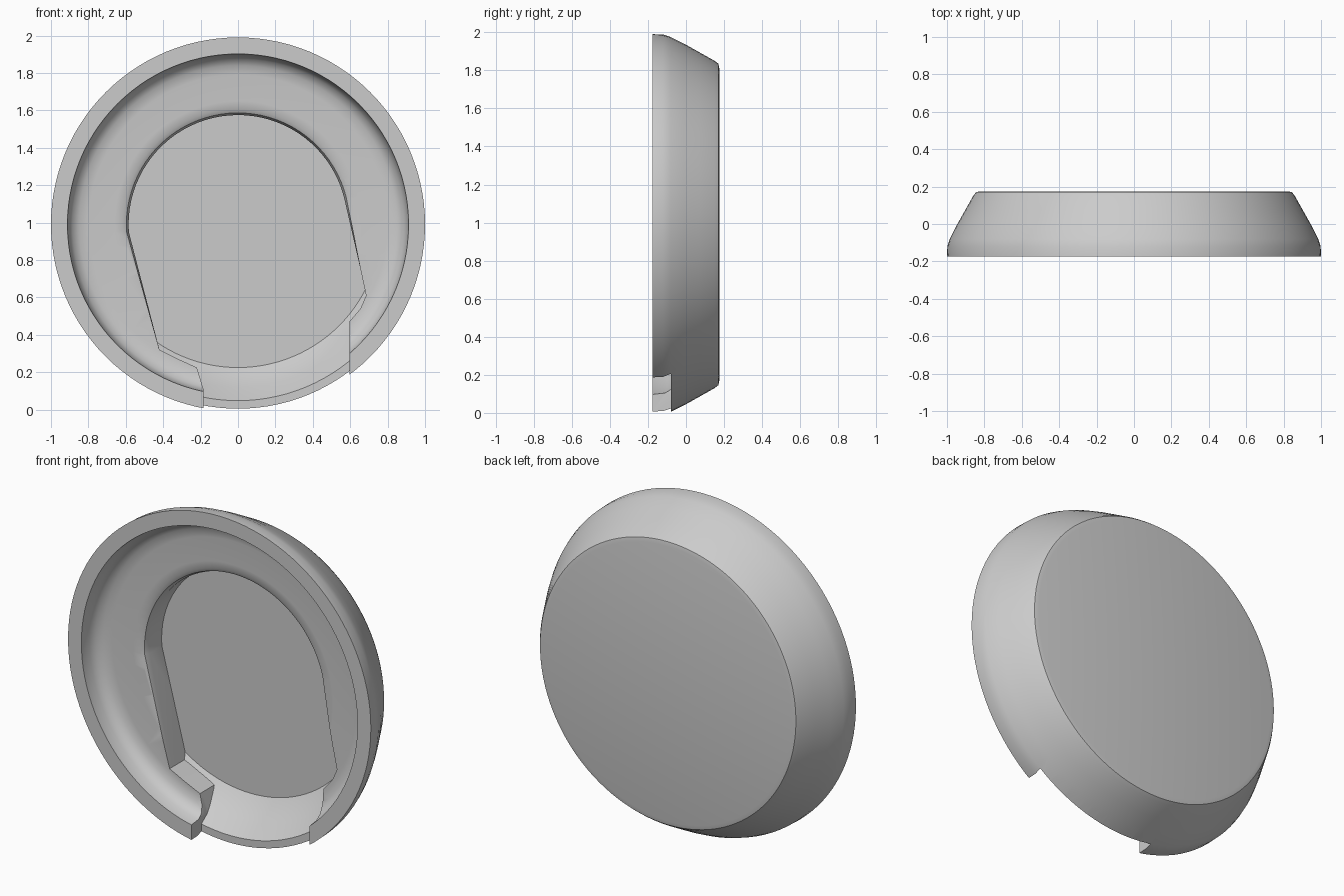
import bpy, bmesh, math

if "Cube" in bpy.data.objects:
    bpy.data.objects.remove(bpy.data.objects["Cube"], do_unlink=True)

CENTER_Z = 0.99

grey = bpy.data.materials.new("light grey plastic")
grey.use_nodes = True
grey.diffuse_color = (0.6, 0.6, 0.6, 1)
grey.node_tree.nodes["Principled BSDF"].inputs["Base Color"].default_value = (0.6, 0.6, 0.6, 1)


def finish(name, bm):
    bmesh.ops.remove_doubles(bm, verts=bm.verts, dist=1e-5)
    bmesh.ops.recalc_face_normals(bm, faces=bm.faces)
    mesh = bpy.data.meshes.new(name)
    bm.to_mesh(mesh)
    bm.free()
    mesh.materials.append(grey)
    obj = bpy.data.objects.new(name, mesh)
    bpy.context.collection.objects.link(obj)
    return obj


def skin(bm, rings):
    """Bridge consecutive closed rings of points with quads."""
    loops = [[bm.verts.new(p) for p in ring] for ring in rings]
    n = len(loops[0])
    for a, b in zip(loops, loops[1:]):
        for i in range(n):
            j = (i + 1) % n
            bm.faces.new((a[i], a[j], b[j], b[i]))
    return loops


def lathe(name, profile, steps=112):
    """Revolve (radius, y) points about the dish axis."""
    bm = bmesh.new()
    turns = [2 * math.pi * i / steps for i in range(steps)]
    rings = [[(r * math.cos(t), y, CENTER_Z + r * math.sin(t)) for t in turns]
             for r, y in profile if r > 0]
    loops = skin(bm, rings)
    bm.faces.new(loops[0])
    bm.faces.new(loops[-1])
    return finish(name, bm)


def boolean(target, cutter, operation):
    mod = target.modifiers.new("cut", 'BOOLEAN')
    mod.operation = operation
    mod.solver = 'EXACT'
    mod.object = cutter
    bpy.context.view_layer.objects.active = target
    bpy.ops.object.modifier_apply(modifier=mod.name)
    bpy.data.objects.remove(cutter, do_unlink=True)


# Round body: flat back, curved side, front rim, filleted inner ledge
dish = lathe("dish_body", [
    (0.82, 0.175), (0.845, 0.17), (0.86, 0.15), (0.905, 0.07), (0.95, -0.01),
    (0.985, -0.08), (0.998, -0.12), (1.0, -0.175), (0.912, -0.175),
    (0.905, -0.11), (0.885, -0.075), (0.85, -0.052), (0.8, -0.045),
    (0.66, -0.045), (0.6, -0.04)])

# Bowl space: flat floor, sloping wall, cleared over the rim at the opening
recess = lathe("recess_cutter", [
    (0.765, 0.115), (0.81, 0.08), (0.87, 0.015), (0.942, -0.08),
    (1.2, -0.08), (1.2, -0.4)])
recess.hide_render = True

# Outline of the recess: round top, tapering left side, opening at the bottom
outline = []
for i in range(41):
    t = math.radians(14 + 170 * i / 40)
    outline.append((0.585 * math.cos(t), 0.99 + 0.585 * math.sin(t)))
outline += [(-0.42, 0.32), (-0.33, 0.275), (-0.22, 0.225), (-0.185, 0.11),
            (-0.185, -0.3), (0.595, -0.3), (0.595, 0.47),
            (0.655, 0.54), (0.685, 0.61), (0.655, 0.75)]


def flared(y, k):
    """Outline at depth y, with its rounded upper part widened by k."""
    return [(x * (k if z > 0.9 else 1), y,
             CENTER_Z + (z - CENTER_Z) * (k if z > 0.9 else 1)) for x, z in outline]


bm = bmesh.new()
loops = skin(bm, [flared(0.3, 1), flared(0.0, 1), flared(-0.03, 1.02),
                  flared(-0.05, 1.08), flared(-0.5, 1.08)])
bm.faces.new(loops[0])
bm.faces.new(loops[-1])
bmesh.ops.triangulate(bm, faces=bm.faces)
opening = finish("opening_cutter", bm)
opening.hide_render = True

boolean(recess, opening, 'INTERSECT')
boolean(dish, recess, 'DIFFERENCE')

bpy.ops.object.select_all(action='DESELECT')
dish.select_set(True)
bpy.context.view_layer.objects.active = dish
bpy.ops.object.shade_smooth_by_angle(angle=math.radians(32))
